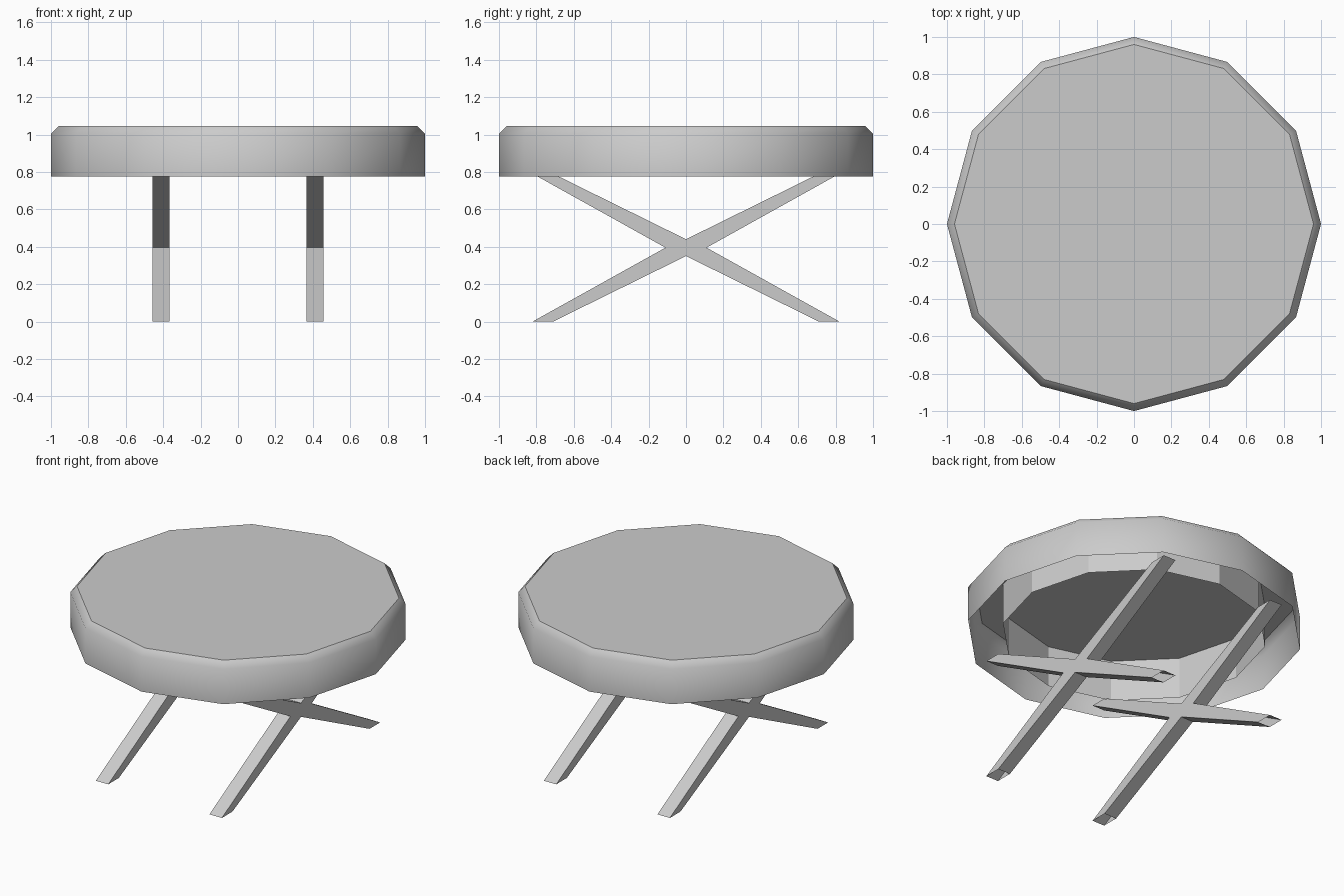
import bpy, bmesh
from math import sin, cos, tau

if "Cube" in bpy.data.objects:
    bpy.data.objects.remove(bpy.data.objects["Cube"])

SIDES = 12


def finish(name, bm):
    bmesh.ops.recalc_face_normals(bm, faces=bm.faces)
    mesh = bpy.data.meshes.new(name)
    bm.to_mesh(mesh)
    bm.free()
    obj = bpy.data.objects.new(name, mesh)
    bpy.context.collection.objects.link(obj)
    return obj


def lathe(bm, profile, smooth):
    """Join twelve-sided rings of (radius, z); return the last ring."""
    rings = [[bm.verts.new((r * cos(tau * i / SIDES), r * sin(tau * i / SIDES), z))
              for i in range(SIDES)] for r, z in profile]
    for a, b in zip(rings, rings[1:]):
        for i in range(SIDES):
            j = (i + 1) % SIDES
            bm.faces.new((a[i], a[j], b[j], b[i])).smooth = smooth
    return rings[-1]


# table top: open shell below, smooth wall and chamfer, flat top
bm = bmesh.new()
rim = lathe(bm, [(1.0, 0.775), (1.0, 1.005), (0.96, 1.045)], True)
top = bm.faces.new(rim)
for edge in top.edges:
    edge.smooth = False
finish("table_top", bm)

# inner ring hanging under the top
bm = bmesh.new()
lathe(bm, [(0.79, 0.775), (0.79, 1.044)], False)
finish("inner_ring", bm)

# crossed legs: X profile in the yz plane, open at the four ends
Z = 0.395
quarter = [(-0.82, 0), (-0.71, 0), (0, 0.35), (0.71, 0), (0.82, 0), (0.11, Z)]
profile = quarter + [(-y, 2 * Z - z) for y, z in quarter]
END_EDGES = {0, 3, 6, 9}


def crossed_legs(name, x0, x1):
    bm = bmesh.new()
    near = [bm.verts.new((x0, y, z)) for y, z in profile]
    far = [bm.verts.new((x1, y, z)) for y, z in profile]
    for side in (near, far):
        bm.faces.new([side[k] for k in (2, 5, 8, 11)])
        for a, b, c, d in ((0, 1, 2, 11), (3, 4, 5, 2), (6, 7, 8, 5), (9, 10, 11, 8)):
            bm.faces.new((side[a], side[b], side[c], side[d]))
    for i in range(12):
        if i not in END_EDGES:
            j = (i + 1) % 12
            bm.faces.new((near[i], near[j], far[j], far[i]))
    finish(name, bm)


crossed_legs("left_crossed_legs", -0.457, -0.367)
crossed_legs("right_crossed_legs", 0.367, 0.457)
